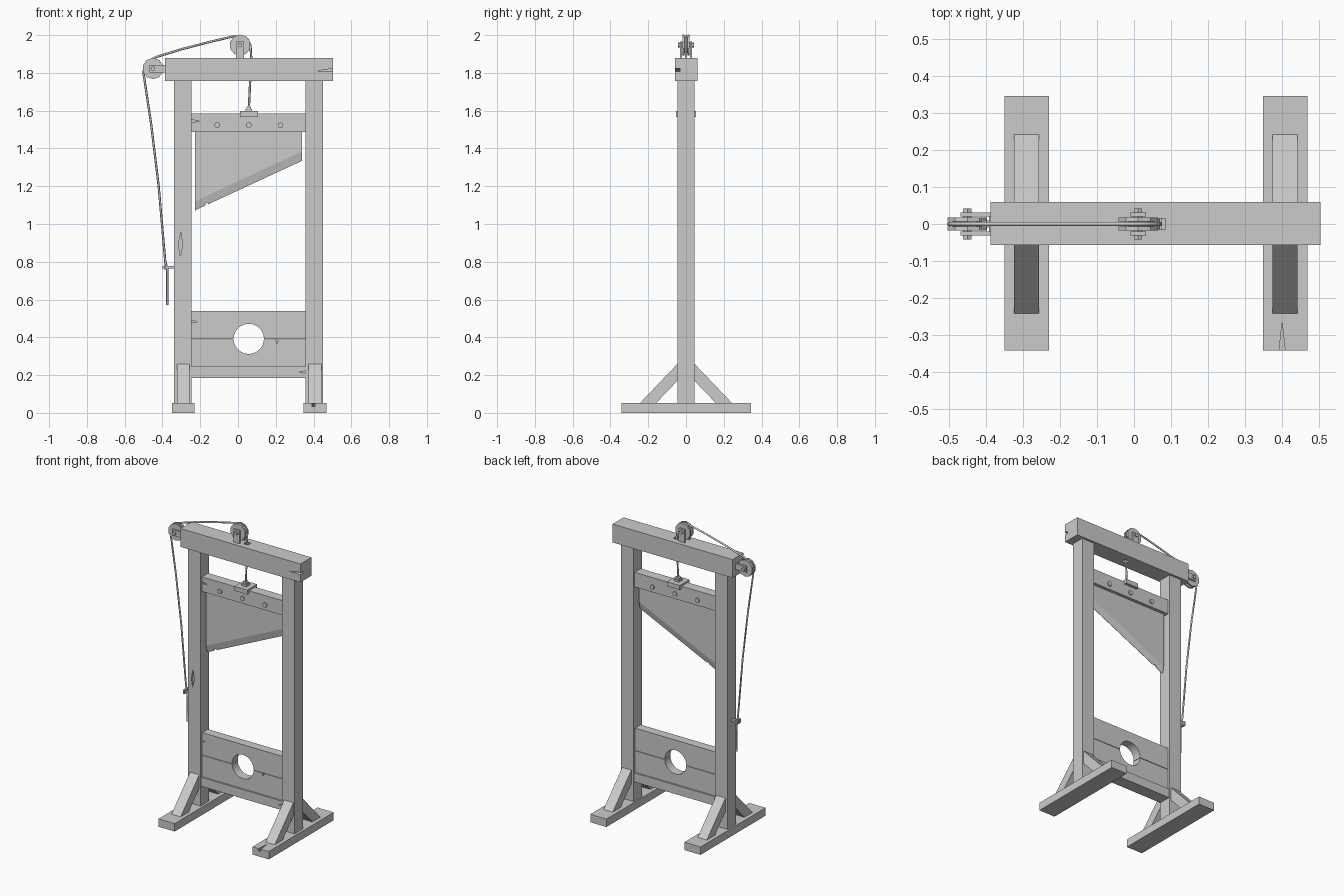
import bpy, bmesh, math
from mathutils import Vector

cube = bpy.data.objects.get("Cube")
if cube:
    bpy.data.objects.remove(cube, do_unlink=True)

grey = bpy.data.materials.new("plain grey")
grey.use_nodes = True
grey.diffuse_color = (0.6, 0.6, 0.6, 1)
grey.node_tree.nodes["Principled BSDF"].inputs["Base Color"].default_value = (0.6, 0.6, 0.6, 1)


def finish(name, bm):
    bmesh.ops.recalc_face_normals(bm, faces=bm.faces[:])
    mesh = bpy.data.meshes.new(name)
    bm.to_mesh(mesh)
    bm.free()
    mesh.materials.append(grey)
    obj = bpy.data.objects.new(name, mesh)
    bpy.context.collection.objects.link(obj)
    return obj


def prism(name, pts, axis, lo, hi):
    """Extrude a 2D outline along an axis; pts use the other two axes in order."""
    bm = bmesh.new()

    def ring(d):
        out = []
        for p in pts:
            c = list(p)
            c.insert("xyz".index(axis), d)
            out.append(bm.verts.new(c))
        return out
    a, b = ring(lo), ring(hi)
    bm.faces.new(a)
    bm.faces.new(b)
    n = len(pts)
    for i in range(n):
        bm.faces.new((a[i], a[(i + 1) % n], b[(i + 1) % n], b[i]))
    return finish(name, bm)


def box(name, x, y, z):
    return prism(name, [(x[0], z[0]), (x[1], z[0]), (x[1], z[1]), (x[0], z[1])], "y", *y)


def disc(name, cx, cz, r, y0, y1, sides):
    step = 2 * math.pi / sides
    pts = [(cx + r * math.cos(step * (i + 0.5)), cz + r * math.sin(step * (i + 0.5)))
           for i in range(sides)]
    return prism(name, pts, "y", y0, y1)


def cut(obj, cutter):
    mod = obj.modifiers.new("cut", "BOOLEAN")
    mod.operation = "DIFFERENCE"
    mod.solver = "EXACT"
    mod.object = cutter
    bpy.context.view_layer.objects.active = obj
    bpy.ops.object.modifier_apply(modifier=mod.name)
    bpy.data.objects.remove(cutter, do_unlink=True)


def crack(obj, pts, front, depth=0.015):
    cut(obj, prism("crack_cutter", pts, "y", front - 0.02, front + depth))


def rope(name, pts, r):
    curve = bpy.data.curves.new(name, "CURVE")
    curve.dimensions = "3D"
    curve.bevel_depth = r
    curve.bevel_resolution = 1
    curve.use_fill_caps = True
    line = curve.splines.new("POLY")
    line.points.add(len(pts) - 1)
    for p, (x, z) in zip(line.points, pts):
        p.co = (x, 0, z, 1)
    curve.materials.append(grey)
    obj = bpy.data.objects.new(name, curve)
    bpy.context.collection.objects.link(obj)


# Feet, uprights and braces
inner = (-0.245, 0.357)
for side, cx, foot_cx in (("right", -0.292, -0.29), ("left", 0.404, 0.408)):
    foot = box(side + "_foot", (foot_cx - 0.06, foot_cx + 0.06), (-0.342, 0.345), (0, 0.053))
    post = box(side + "_upright", (cx - 0.047, cx + 0.047), (-0.045, 0.045), (0.05, 1.76))
    for end, s in (("front", -1), ("back", 1)):
        prism(f"{side}_{end}_brace",
              [(s * 0.245, 0.05), (s * 0.16, 0.05), (s * 0.04, 0.175), (s * 0.04, 0.265)],
              "x", foot_cx - 0.034, foot_cx + 0.034)
    if side == "right":
        crack(post, [(-0.305, 0.83), (-0.293, 0.89), (-0.303, 0.955), (-0.315, 0.89)], -0.045)
    else:
        cut(foot, prism("crack_cutter", [(0.39, -0.36), (0.41, -0.36), (0.4, -0.265)],
                        "z", 0.035, 0.08))

# Top beam with a rope hole and a split end
beam = box("top_beam", (-0.387, 0.503), (-0.057, 0.06), (1.757, 1.88))
cut(beam, prism("hole_cutter", [(0.05, -0.015), (0.085, -0.015), (0.085, 0.015), (0.05, 0.015)],
                "z", 1.7, 1.9))
crack(beam, [(0.415, 1.81), (0.52, 1.808), (0.52, 1.826)], -0.057, 0.025)

# Neck boards above the cross rail
rail = box("cross_rail", inner, (-0.042, 0.042), (0.185, 0.245))
crack(rail, [(0.325, 0.215), (0.357, 0.21), (0.357, 0.222)], -0.042)
lower = box("lower_neck_board", inner, (-0.03, 0.03), (0.245, 0.388))
upper = box("upper_neck_board", inner, (-0.03, 0.03), (0.391, 0.54))
for board in (lower, upper):
    cut(board, disc("hole_cutter", 0.057, 0.392, 0.08, -0.1, 0.1, 32))
crack(lower, [(0.2, 0.395), (0.218, 0.395), (0.205, 0.365)], -0.03)
crack(upper, [(-0.25, 0.477), (-0.215, 0.483), (-0.25, 0.49)], -0.03)

# Blade carrier and its bolts
carrier = box("blade_carrier", inner, (-0.033, 0.033), (1.487, 1.585))
crack(carrier, [(-0.25, 1.537), (-0.2, 1.545), (-0.25, 1.552)], -0.033)
for i, x in enumerate((-0.11, 0.057, 0.225)):
    disc(f"carrier_bolt_{i}", x, 1.523, 0.015, -0.041, 0.041, 12)

# Blade: flat body, ground bevel and a chipped tip
bm = bmesh.new()
profile = [(1.5, 1.5, 0.012), (1.12, 1.385, 0.012), (1.072, 1.335, 0.001)]
loops = []
for zl, zr, t in profile:
    loops.append([bm.verts.new(c) for c in
                  ((-0.228, -t, zl), (0.34, -t, zr), (0.34, t, zr), (-0.228, t, zl))])
bm.faces.new(loops[0])
bm.faces.new(loops[-1])
for a, b in zip(loops, loops[1:]):
    for i in range(4):
        j = (i + 1) % 4
        bm.faces.new((a[i], a[j], b[j], b[i]))
blade = finish("blade", bm)
cut(blade, prism("chip_cutter", [(-0.185, 1.05), (-0.15, 1.08), (-0.16, 1.113), (-0.172, 1.108)],
                 "y", -0.1, 0.1))

# Lifting plate and knot
box("lifting_plate", (0.01, 0.105), (-0.052, 0.052), (1.567, 1.597))
box("lifting_knot_base", (0.04, 0.075), (-0.018, 0.018), (1.597, 1.61))
disc("lifting_knot", 0.057, 1.614, 0.013, -0.013, 0.013, 8)


# Pulleys: two cheeks, hub, side brackets and axle
def pulley(name, cx, cz, bracket_x, bracket_z):
    for s in (-1, 1):
        disc(name + "_cheek", cx, cz, 0.056, *sorted((s * 0.007, s * 0.018)), 10)
        box(name + "_bracket", bracket_x, sorted((s * 0.02, s * 0.031)), bracket_z)
    disc(name + "_hub", cx, cz, 0.042, -0.008, 0.008, 10)
    disc(name + "_axle", cx, cz, 0.013, -0.042, 0.042, 6)


pulley("top_pulley", 0.011, 1.947, (-0.011, 0.033), (1.875, 1.967))
pulley("side_pulley", -0.45, 1.823, (-0.468, -0.38), (1.803, 1.843))

# Hauling rope, its cleat and wrapped knot
rope("hauling_rope", [(-0.374, 0.57), (-0.374, 0.76), (-0.385, 0.8), (-0.42, 1.2), (-0.46, 1.53),
                      (-0.499, 1.79), (-0.498, 1.83), (-0.48, 1.86), (-0.43, 1.885),
                      (-0.3, 1.925), (-0.15, 1.964), (-0.03, 1.992), (0.02, 1.994),
                      (0.05, 1.977), (0.066, 1.945), (0.07, 1.88), (0.064, 1.75),
                      (0.057, 1.6)], 0.006)
box("cleat_peg", (-0.4, -0.335), (-0.009, 0.009), (0.764, 0.778))
box("cleat_cross", (-0.392, -0.38), (-0.022, 0.022), (0.758, 0.785))
